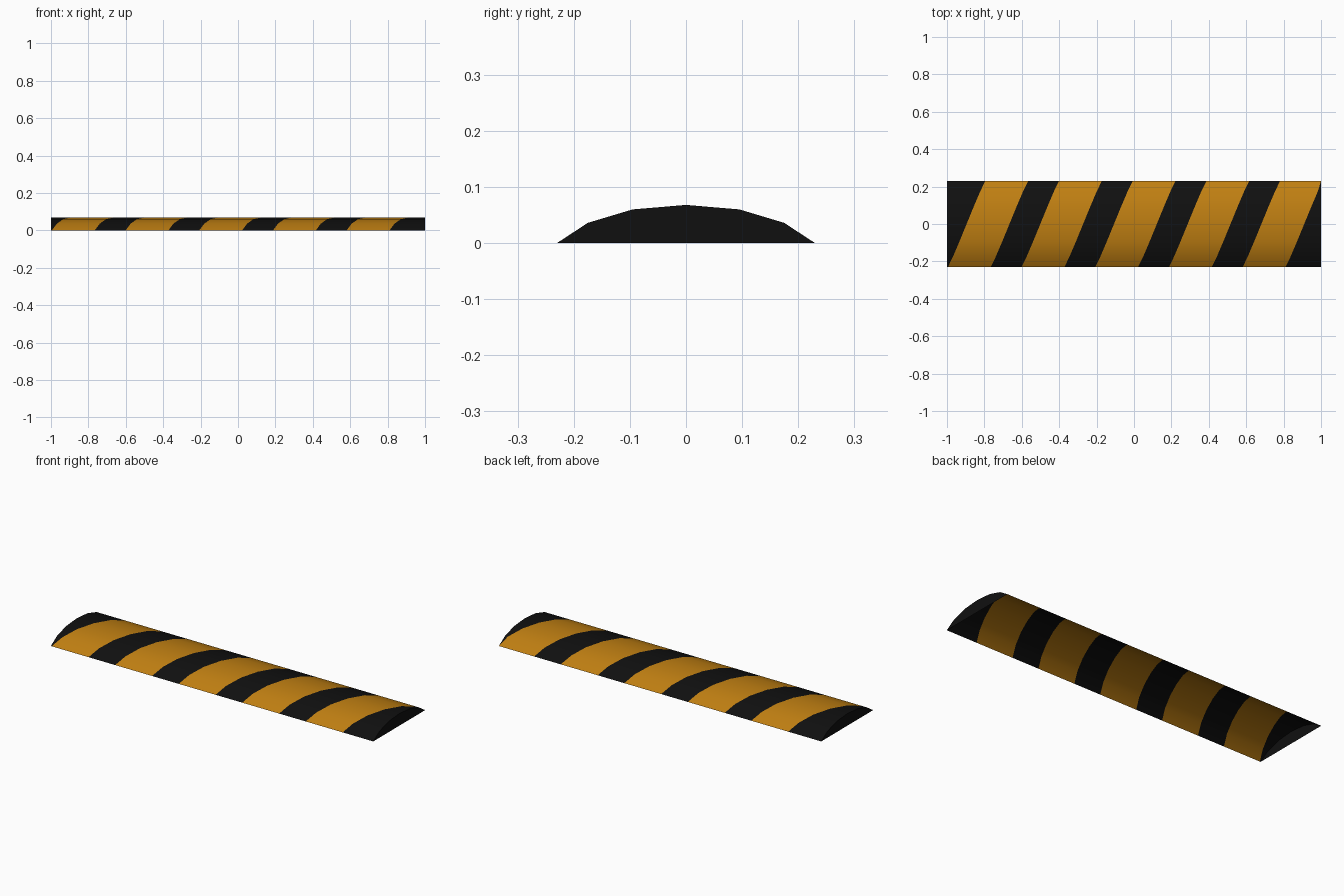
import bpy, bmesh, math

if "Cube" in bpy.data.objects:
    bpy.data.objects.remove(bpy.data.objects["Cube"])

# Cross-section of the hump (y, z), front to back
half = [(0.23, 0.0), (0.175, 0.036), (0.095, 0.06)]
profile = [(-y, z) for y, z in half] + [(0.0, 0.068)] + half[::-1]

# Distance along the profile, centred to run from 0 to 1
dist = [0.0]
for a, b in zip(profile, profile[1:]):
    dist.append(dist[-1] + math.dist(a, b))
dist = [d / dist[-1] for d in dist]

# Stripe edges along the front rim; they lean towards +x going back
PERIOD, WIDTH, LEAN = 0.394, 0.229, 0.2
starts = [-0.995 + PERIOD * k for k in range(5)]
edges = [e for s in starts for e in (s, s + WIDTH)]


def material(name, color):
    m = bpy.data.materials.new(name)
    m.diffuse_color = (*color, 1.0)
    m.use_nodes = True
    m.node_tree.nodes["Principled BSDF"].inputs["Base Color"].default_value = m.diffuse_color
    return m


black = material("black rubber", (0.005, 0.005, 0.005))
yellow = material("amber yellow", (0.52, 0.21, 0.006))

bm = bmesh.new()
rows = []
for (y, z), t in zip(profile, dist):
    xs = [-1.0] + [min(e + LEAN * t, 1.0) for e in edges] + [1.0]
    rows.append([bm.verts.new((x, y, z)) for x in xs])

# Striped top shell, open underneath
for lower, upper in zip(rows, rows[1:]):
    for i in range(len(lower) - 1):
        f = bm.faces.new((lower[i], lower[i + 1], upper[i + 1], upper[i]))
        f.material_index = i % 2

# Black end walls
bm.faces.new([r[0] for r in rows])
bm.faces.new([r[-1] for r in reversed(rows)])

bmesh.ops.remove_doubles(bm, verts=bm.verts, dist=0.0005)

mesh = bpy.data.meshes.new("speed_bump")
bm.to_mesh(mesh)
bm.free()
mesh.materials.append(black)
mesh.materials.append(yellow)
bump = bpy.data.objects.new("speed_bump", mesh)
bpy.context.collection.objects.link(bump)

# Smooth the curve, keep the end edges sharp
bpy.context.view_layer.objects.active = bump
bump.select_set(True)
bpy.ops.object.shade_smooth_by_angle(angle=math.radians(40))
